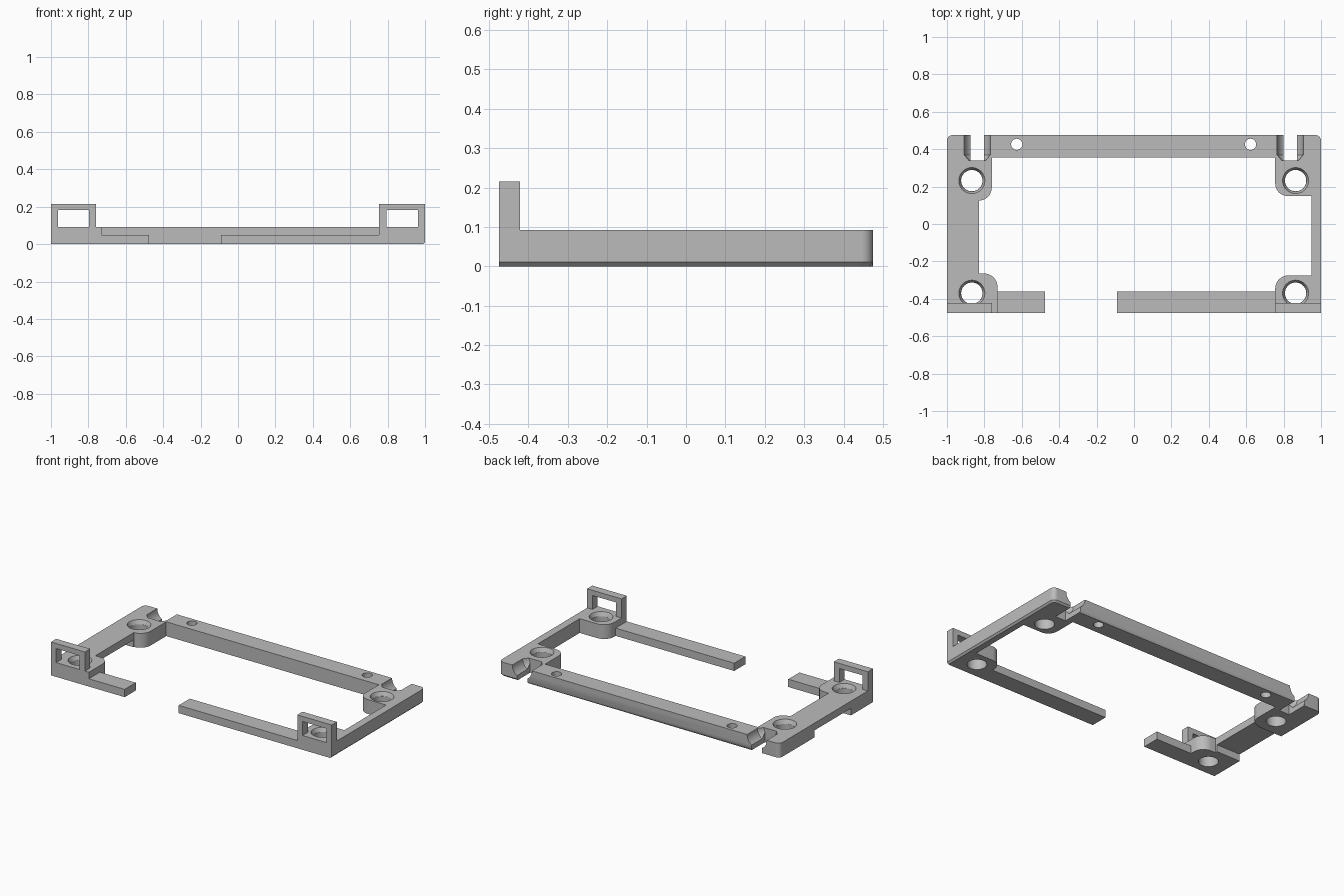
import bpy, bmesh, math
from mathutils import Vector, Matrix

cube = bpy.data.objects.get("Cube")
if cube:
    bpy.data.objects.remove(cube, do_unlink=True)

grey = bpy.data.materials.new("plain_grey")
grey.use_nodes = True
grey.diffuse_color = (0.5, 0.5, 0.5, 1)
grey.node_tree.nodes["Principled BSDF"].inputs["Base Color"].default_value = (0.5, 0.5, 0.5, 1)

TOP = 0.092
FRONT, BACK = -0.475, 0.475


def to_object(name, bm):
    bmesh.ops.recalc_face_normals(bm, faces=bm.faces)
    mesh = bpy.data.meshes.new(name)
    bm.to_mesh(mesh)
    bm.free()
    mesh.materials.append(grey)
    obj = bpy.data.objects.new(name, mesh)
    bpy.context.collection.objects.link(obj)
    return obj


def rounded(points, steps=8):
    """Outline with an optional fillet radius as third value of each point."""
    out = []
    for i, (x, y, *r) in enumerate(points):
        p = Vector((x, y))
        if not r:
            out.append(p)
            continue
        a = (Vector(points[i - 1][:2]) - p).normalized() * r[0]
        b = (Vector(points[(i + 1) % len(points)][:2]) - p).normalized() * r[0]
        for k in range(steps + 1):
            t = k / steps * math.pi / 2
            out.append(p + a * (1 - math.sin(t)) + b * (1 - math.cos(t)))
    return out


def prism(points, start, end, upright=False):
    """Extrude an outline along z, or along y when upright."""
    bm = bmesh.new()
    verts = [bm.verts.new((p[0], start, p[1]) if upright else (p[0], p[1], start)) for p in points]
    face = bm.faces.new(verts)
    geo = bmesh.ops.extrude_face_region(bm, geom=[face])["geom"]
    shift = (0, end - start, 0) if upright else (0, 0, end - start)
    bmesh.ops.translate(bm, vec=shift, verts=[v for v in geo if isinstance(v, bmesh.types.BMVert)])
    bmesh.ops.recalc_face_normals(bm, faces=bm.faces)
    return bm


def rect(x0, x1, y0, y1):
    return [(x0, y0), (x1, y0), (x1, y1), (x0, y1)]


def cone(x, y, z0, z1, r0, r1):
    bm = bmesh.new()
    bmesh.ops.create_cone(bm, cap_ends=True, segments=40, radius1=r0, radius2=r1, depth=z1 - z0,
                          matrix=Matrix.Translation((x, y, (z0 + z1) / 2)))
    return bm


def cut(target, bm):
    cutter = to_object("cutter", bm)
    cutter.hide_render = True
    mod = target.modifiers.new("cut", "BOOLEAN")
    mod.operation = "DIFFERENCE"
    mod.solver = "EXACT"
    mod.object = cutter
    bpy.context.view_layer.objects.active = target
    bpy.ops.object.modifier_apply(modifier=mod.name)
    bpy.data.objects.remove(cutter, do_unlink=True)


# Main frame: back bar, side rails and four corner lobes
outline = rounded([
    (-1, FRONT), (-0.73, FRONT), (-0.73, -0.265, 0.07), (-0.83, -0.265),
    (-0.83, 0.125), (-0.76, 0.125, 0.07), (-0.76, 0.355), (0.755, 0.355),
    (0.755, 0.15, 0.065), (0.95, 0.15), (0.95, -0.275), (0.755, -0.275, 0.07),
    (0.755, FRONT), (1, FRONT), (1, BACK, 0.03), (-1, BACK, 0.03)])
bm = prism(outline, 0, TOP)

# Small chamfer under the outer right and back edges
under = []
for e in bm.edges:
    mid = (e.verts[0].co + e.verts[1].co) / 2
    if mid.z < 0.001 and (mid.x > 0.97 or (mid.y > 0.44 and mid.x > -0.97)):
        under.append(e)
bmesh.ops.bevel(bm, geom=under, offset=0.011, segments=1, affect="EDGES")
frame = to_object("frame", bm)

# Raised underside of the wide rail
cut(frame, prism(rect(-1.1, -0.82, -0.25, 0.12), -0.1, 0.045))

# Countersunk corner holes
for x in (-0.867, 0.864):
    for y in (-0.37, 0.232):
        cut(frame, cone(x, y, -0.05, 0.2, 0.057, 0.057))
        cut(frame, cone(x, y, TOP - 0.025, TOP + 0.005, 0.058, 0.072))

# Pin holes in the back bar
for x in (-0.627, 0.623):
    cut(frame, cone(x, 0.426, -0.05, 0.2, 0.03, 0.03))

# Rounded cable grooves with a slot through the floor
for x in (-0.838, 0.835):
    groove = bmesh.new()
    rings = []
    for y, r in ((0.6, 0.07), (0.37, 0.07), (0.34, 0.045)):
        arc = [(r * math.cos(a), -r * math.sin(a))
               for a in (math.pi * k / 20 for k in range(21))]
        arc += [(-r, 0.1), (r, 0.1)]
        rings.append([groove.verts.new((x + px, y, TOP + pz)) for px, pz in arc])
    n = len(rings[0])
    for a, b in zip(rings, rings[1:]):
        for i in range(n):
            groove.faces.new((a[i], a[(i + 1) % n], b[(i + 1) % n], b[i]))
    groove.faces.new(rings[0])
    groove.faces.new(rings[-1])
    cut(frame, groove)
    cut(frame, prism(rect(x - 0.037, x + 0.037, 0.34, 0.6), -0.1, 0.2))

# Low front arms
arms = [to_object("right_front_arm", prism(rect(-0.73, -0.475, FRONT, -0.362), 0, 0.05)),
        to_object("left_front_arm", prism(rect(-0.09, 0.755, FRONT, -0.362), 0, 0.05))]

# Upright strap loops on the front corners
loops = []
for name, x0, x1, w0, w1 in (("right_loop", -1, -0.758, -0.963, -0.797),
                             ("left_loop", 0.755, 1, 0.793, 0.962)):
    profile = [(x0, TOP), (w0, TOP), (w0, 0.182), (w1, 0.182), (w1, TOP),
               (x1, TOP), (x1, 0.215), (x0, 0.215)]
    loops.append(to_object(name, prism(profile, FRONT, -0.422, upright=True)))

# Smooth shading on the rounded walls
bpy.ops.object.select_all(action="DESELECT")
for obj in [frame] + arms + loops:
    obj.select_set(True)
bpy.context.view_layer.objects.active = frame
bpy.ops.object.shade_smooth_by_angle(angle=math.radians(30))
